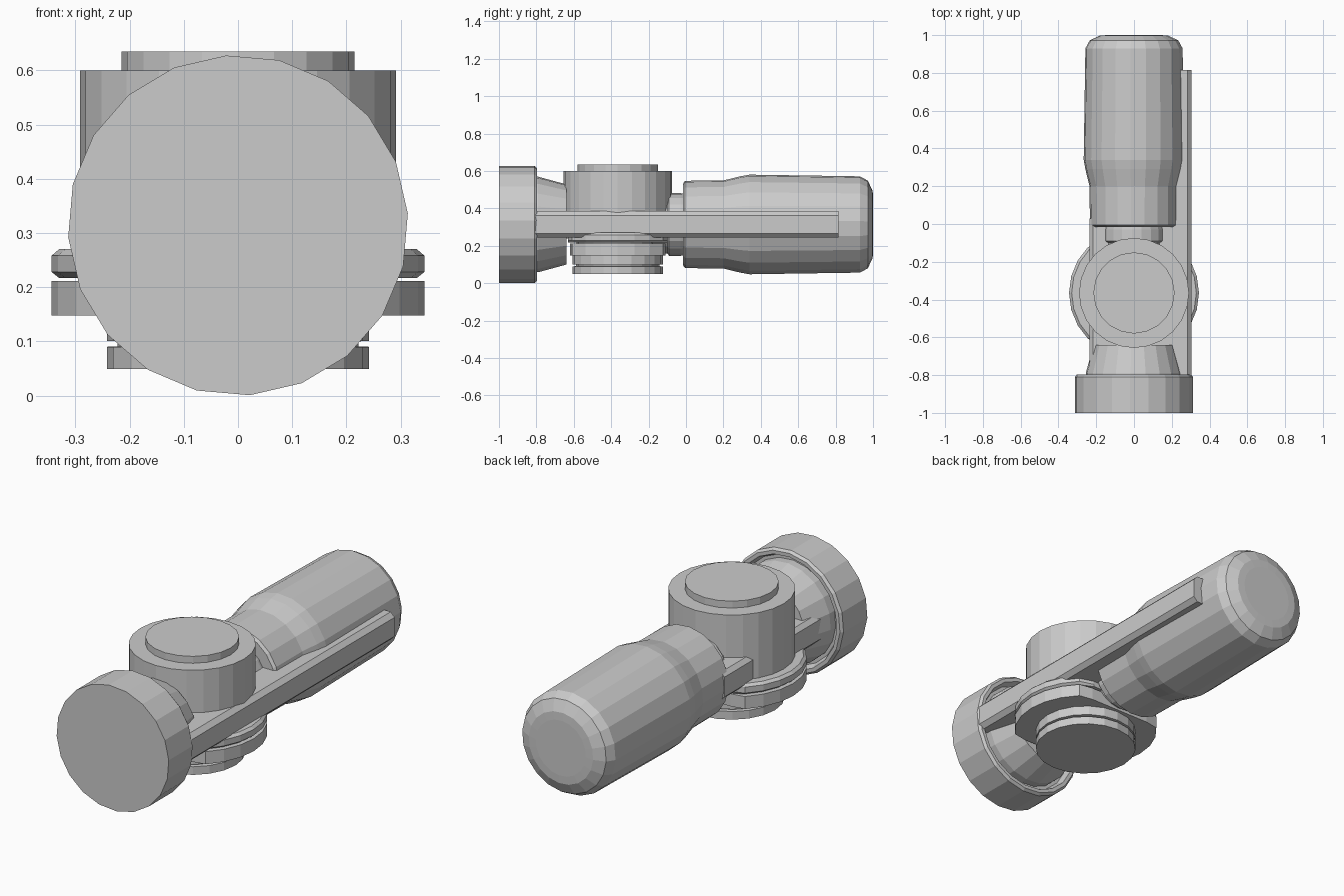
import bpy, bmesh, math

if "Cube" in bpy.data.objects:
    bpy.data.objects.remove(bpy.data.objects["Cube"])

AXIS_Z = 0.314   # height of the horizontal axis
POST_Y = -0.365  # position of the upright axis


def finish(name, bm):
    bmesh.ops.recalc_face_normals(bm, faces=bm.faces[:])
    me = bpy.data.meshes.new(name)
    bm.to_mesh(me)
    bm.free()
    ob = bpy.data.objects.new(name, me)
    bpy.context.collection.objects.link(ob)
    return ob


def lathe(name, profile, axis, sides=20, clamp_y=None):
    """Revolve (radius, position) pairs into a closed solid about Y or Z."""
    bm = bmesh.new()
    rings = []
    for r, t in profile:
        ring = []
        for i in range(sides):
            a = math.tau * i / sides + (0.07 if axis == 'Y' else 0)
            u, v = r * math.cos(a), r * math.sin(a)
            if clamp_y:
                v = max(-clamp_y, min(clamp_y, v))
            co = (u, t, AXIS_Z + v) if axis == 'Y' else (u, POST_Y + v, t)
            ring.append(bm.verts.new(co))
        rings.append(ring)
    for a, b in zip(rings, rings[1:]):
        for i in range(sides):
            j = (i + 1) % sides
            bm.faces.new((a[i], a[j], b[j], b[i]))
    bm.faces.new(rings[0])
    bm.faces.new(rings[-1])
    return finish(name, bm)


def bar(name, lo, hi, bevel):
    """Box between two corners with its long edges chamfered."""
    bm = bmesh.new()
    bmesh.ops.create_cube(bm, size=1)
    for v in bm.verts:
        v.co = [(lo[k] + hi[k]) / 2 + v.co[k] * (hi[k] - lo[k]) for k in range(3)]
    long_edges = [e for e in bm.edges
                  if abs(e.verts[0].co.y - e.verts[1].co.y) > 0.1]
    bmesh.ops.bevel(bm, geom=long_edges, offset=bevel, segments=1,
                    affect='EDGES', profile=0.5)
    return finish(name, bm)


# Front disc with a grooved back and a tapered collar
lathe("end_disc", [(0.314, -1.0), (0.314, -0.81), (0.303, -0.797),
                   (0.285, -0.797), (0.272, -0.83), (0.24, -0.83)], 'Y')
lathe("tapered_collar", [(0.256, -0.85), (0.256, -0.79), (0.215, -0.64)], 'Y')

# Handle and the narrow neck in front of it
lathe("neck", [(0.155, -0.3), (0.155, -0.1), (0.168, -0.09),
               (0.168, -0.03), (0.16, 0.02)], 'Y')
lathe("handle", [(0.22, -0.015), (0.234, -0.005), (0.236, 0.2),
                 (0.258, 0.29), (0.267, 0.34), (0.258, 0.93),
                 (0.235, 0.972), (0.18, 0.998), (0.14, 1.0)], 'Y')

# Flat body plate and the long side rail
bar("body_plate", (-0.236, -0.82, 0.245), (0.26, 0.03, 0.385), 0.02)
bar("side_rail", (0.16, -0.82, 0.245), (0.305, 0.815, 0.385), 0.022)

# Upright drum and its cap
lathe("drum", [(0.291, 0.24), (0.291, 0.6)], 'Z', 24)
lathe("drum_cap", [(0.215, 0.59), (0.215, 0.635)], 'Z', 20)

# Two flat-sided clamp plates under the drum
lathe("upper_clamp_plate", [(0.33, 0.217), (0.344, 0.228), (0.344, 0.258),
                            (0.33, 0.27)], 'Z', 24, 0.265)
lathe("lower_clamp_plate", [(0.344, 0.148), (0.344, 0.211)], 'Z', 24, 0.256)

# Grooved bottom stub
lathe("bottom_stub", [(0.242, 0.049), (0.242, 0.09), (0.222, 0.091),
                      (0.222, 0.1), (0.242, 0.101), (0.242, 0.16),
                      (0.22, 0.161), (0.22, 0.26)], 'Z', 20)
